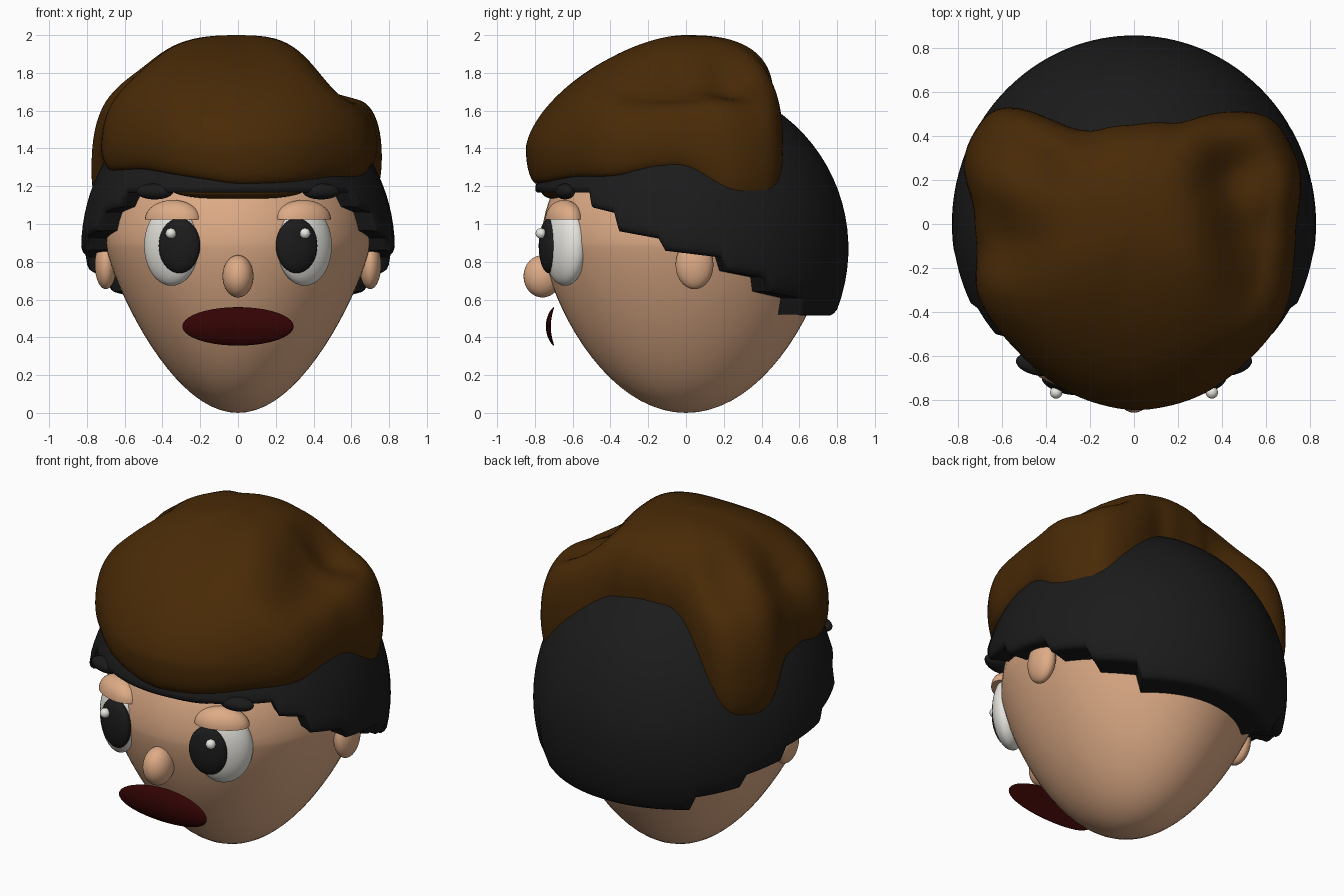
import bpy, bmesh, math
from mathutils import Matrix

cube = bpy.data.objects.get("Cube")
if cube:
    bpy.data.objects.remove(cube, do_unlink=True)


def material(name, colour):
    mat = bpy.data.materials.new(name)
    mat.use_nodes = True
    mat.diffuse_color = (*colour, 1)
    bsdf = next(n for n in mat.node_tree.nodes if n.type == 'BSDF_PRINCIPLED')
    bsdf.inputs["Base Color"].default_value = (*colour, 1)
    bsdf.inputs["Roughness"].default_value = 0.6
    return mat


SKIN = material("skin", (0.73, 0.41, 0.24))
BLACK = material("soft black", (0.011, 0.011, 0.011))
BROWN = material("dark brown", (0.066, 0.023, 0.002))
WHITE = material("eye white", (0.80, 0.79, 0.74))
RED = material("dark red", (0.033, 0.001, 0.001))


def finish(name, bm, mat):
    """Clean, smooth and link one part, keeping hard edges sharp."""
    bmesh.ops.remove_doubles(bm, verts=bm.verts, dist=1e-5)
    bmesh.ops.recalc_face_normals(bm, faces=bm.faces)
    for face in bm.faces:
        face.smooth = True
    for edge in bm.edges:
        if edge.is_manifold and edge.calc_face_angle(0) > math.radians(50):
            edge.smooth = False
    mesh = bpy.data.meshes.new(name)
    bm.to_mesh(mesh)
    bm.free()
    mesh.materials.append(mat)
    obj = bpy.data.objects.new(name, mesh)
    bpy.context.collection.objects.link(obj)
    return obj


def loft(name, columns, mat):
    """Skin a closed loop of vertical profiles."""
    bm = bmesh.new()
    grid = [[bm.verts.new(p) for p in col] for col in columns]
    for a, b in zip(grid, grid[1:] + grid[:1]):
        for i in range(len(a) - 1):
            bm.faces.new((a[i], b[i], b[i + 1], a[i + 1]))
    return finish(name, bm, mat)


def ellipsoid(name, loc, radii, mat, yaw=0, half=False, bend=0):
    bm = bmesh.new()
    bmesh.ops.create_uvsphere(bm, u_segments=32, v_segments=20, radius=1)
    if half:  # keep the upper dome
        geom = bm.verts[:] + bm.edges[:] + bm.faces[:]
        cut = bmesh.ops.bisect_plane(bm, geom=geom, plane_co=(0, 0, 0),
                                     plane_no=(0, 0, 1), clear_inner=True)
        rim = [e for e in cut["geom_cut"] if isinstance(e, bmesh.types.BMEdge)]
        bmesh.ops.contextual_create(bm, geom=rim)
    if bend:  # curl the top and bottom edges backwards
        for v in bm.verts:
            back = 0.2 if v.co.y > 0 else 1
            v.co.y = v.co.y * back + bend * v.co.z ** 2
    bm.transform(Matrix.Translation(loc) @ Matrix.Rotation(math.radians(yaw), 4, 'Z')
                 @ Matrix.Diagonal((*radii, 1)))
    return finish(name, bm, mat)


def azimuths(count):
    return [2 * math.pi * i / count for i in range(count)]


# Head: egg with a narrow rounded chin, narrower across than deep
def head_column(az):
    col = []
    for i in range(41):
        t = math.pi * (i / 40 - 0.5)
        c, s = max(math.cos(t), 0), abs(math.sin(t))
        z = 0.9 - 0.9 * s ** (2 / 1.4) if t < 0 else 0.9 + 0.7 * s
        sx = 0.80 + 0.12 * min(1, z / 0.9)
        col.append((0.765 * c * sx * math.cos(az), 0.765 * c * math.sin(az), z))
    return col


loft("head", [head_column(a) for a in azimuths(64)], SKIN)


# Black under-hair: ellipsoid cap with a hem that steps down to the nape
HEM = [(-0.53, 1.17), (-0.36, 1.08), (-0.14, 0.95), (0.19, 0.85),
       (0.44, 0.74), (0.66, 0.63), (2, 0.52)]


def hem_height(az):
    y = 0.84 * math.sin(az)
    start = -0.85
    for end, z in HEM:
        if y < end:
            # middle steps sag a little towards the back
            sag = 0 if z in (1.17, 0.52) else 0.04 * ((y - start) / (end - start) - 0.4)
            return z - sag
        start = end


def hair_column(az):
    hem = hem_height(az)
    low = math.asin((hem + 0.03 - 0.87) / 0.88)

    def point(z, factor):
        r = factor * math.sqrt(max(0, 1 - ((z - 0.87) / 0.88) ** 2))
        return (0.83 * r * math.cos(az), 0.86 * r * math.sin(az), z)
    col = []
    for i in range(25):
        t = math.pi / 2 + (low - math.pi / 2) * i / 24
        col.append(point(0.87 + 0.88 * math.sin(t), 1))
    return col + [point(hem + 0.008, 0.99), point(hem - 0.004, 0.97),
                  point(hem, 0.94), point(hem, 0.78)]


loft("under_hair", [hair_column(a) for a in azimuths(144)], BLACK)


# Brown top hair: lumpy cap; keys are azimuth, reach, widest height, hem height
KEYS = [(0, .735, 1.42, 1.3), (18, .8, 1.33, 1.12), (38, .8, 1.34, 1.11),
        (50, .67, 1.44, 1.23), (65, .5, 1.62, 1.48), (90, .45, 1.68, 1.54),
        (115, .46, 1.65, 1.52), (126, .54, 1.52, 1.42), (133, .72, 1.36, 1.2),
        (138, .81, 1.28, 1.1), (143, .84, 1.26, 1.06), (158, .84, 1.26, 1.05),
        (165, .8, 1.32, 1.12), (173, .73, 1.4, 1.28), (190, .72, 1.42, 1.31),
        (203, .785, 1.42, 1.28), (228, .785, 1.42, 1.29), (250, .825, 1.4, 1.25),
        (270, .85, 1.4, 1.21), (290, .84, 1.4, 1.22), (310, .81, 1.4, 1.25),
        (330, .8, 1.4, 1.25), (345, .75, 1.42, 1.29), (360, .735, 1.42, 1.3)]
DIPS = [(0.48, 0.25, 0.18), (0.54, -0.03, 0.13), (0.57, -0.28, 0.09),
        (-0.47, 0.33, 0.1), (-0.62, -0.08, 0.09)]


def key_at(deg):
    deg %= 360
    for a, b in zip(KEYS, KEYS[1:]):
        if deg <= b[0]:
            f = (deg - a[0]) / (b[0] - a[0])
            return [p + (q - p) * f for p, q in zip(a[1:], b[1:])]


def top_hair_column(az):
    samples = [key_at(math.degrees(az) + d) for d in range(-5, 6)]
    reach, mid, hem = (sum(s) / len(samples) for s in zip(*samples))
    # flat plateau at the back, sloping off towards the brow
    n = 2.35 + 0.25 * math.sin(az) - 0.5 * max(0, -math.sin(az)) ** 3
    col = []
    for i in range(31):  # crown down to the widest point
        t = math.pi / 2 * (1 - i / 30)
        r = reach * max(math.cos(t), 0) ** (2 / n)
        rise = math.sin(t) ** (2 / n)
        x, y = r * math.cos(az), r * math.sin(az)
        # hollows between the lumps, fading out at the rim
        dip = sum(d * math.exp(-((x - dx) ** 2 + (y - dy) ** 2) / 0.035) for dx, dy, d in DIPS)
        dip *= min(1, rise * 1.6)
        shrink = 1 - 0.4 * dip
        col.append((x * shrink, y * shrink, mid + (2 - mid) * rise - dip))
    for i in range(1, 9):  # curl in under the rim
        t = math.pi / 2 * i / 8
        r = reach * (0.93 + 0.07 * math.cos(t))
        col.append((r * math.cos(az), r * math.sin(az), mid + (hem - mid) * math.sin(t)))
    col.append((0.75 * reach * math.cos(az), 0.75 * reach * math.sin(az), hem))
    return col


loft("top_hair", [top_hair_column(a) for a in azimuths(144)], BROWN)
ellipsoid("fringe_edge", (0, -0.68, 1.172), (0.34, 0.085, 0.042), BROWN)

# Nose and floating mouth
ellipsoid("nose", (0, -0.76, 0.723), (0.082, 0.1, 0.112), SKIN)
ellipsoid("mouth", (0, -0.72, 0.458), (0.295, 0.022, 0.102), RED, bend=1)

# Paired features
for side, label in ((1, "left"), (-1, "right")):
    ellipsoid(label + "_eye", (side * 0.352, -0.64, 0.885), (0.162, 0.09, 0.212), WHITE, side * 32)
    ellipsoid(label + "_pupil", (side * 0.31, -0.726, 0.885), (0.113, 0.048, 0.145), BLACK, side * 14)
    ellipsoid(label + "_eye_glint", (side * 0.355, -0.768, 0.95), (0.028, 0.028, 0.028), WHITE)
    ellipsoid(label + "_eyelid", (side * 0.345, -0.645, 1.025), (0.155, 0.088, 0.102), SKIN, side * 22, half=True)
    ellipsoid(label + "_hair_tuft", (side * 0.44, -0.64, 1.172), (0.1, 0.05, 0.042), BLACK, side * 12)
    ellipsoid(label + "_ear", (side * 0.70, 0.045, 0.785), (0.058, 0.1, 0.13), SKIN)
